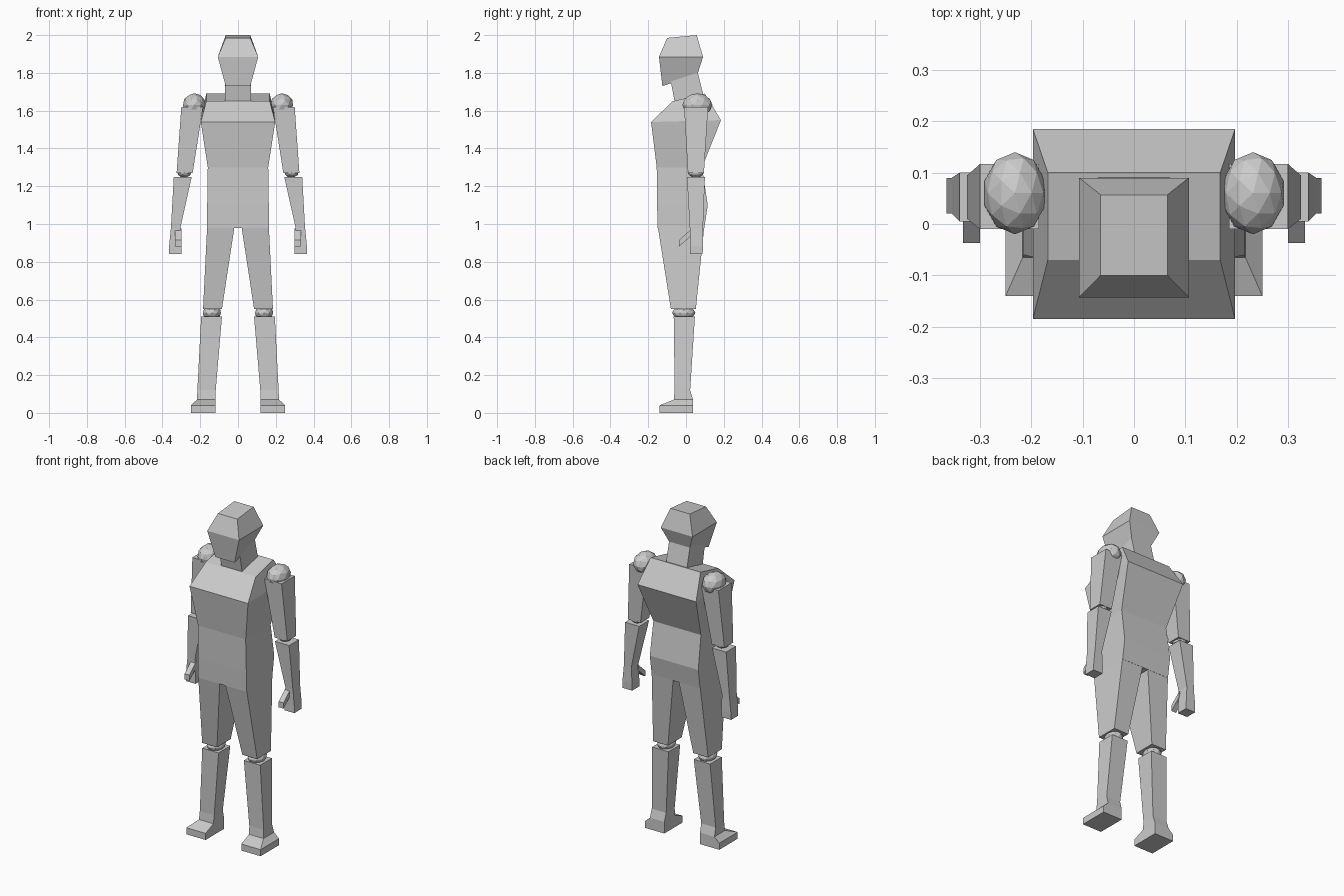
import bpy, bmesh
from mathutils import Matrix, Vector

cube = bpy.data.objects.get("Cube")
if cube:
    bpy.data.objects.remove(cube, do_unlink=True)

grey = bpy.data.materials.new("plain grey")
grey.use_nodes = True
colour = (0.6, 0.6, 0.6, 1)
grey.diffuse_color = colour
grey.node_tree.nodes["Principled BSDF"].inputs["Base Color"].default_value = colour


def finish(name, bm):
    bmesh.ops.recalc_face_normals(bm, faces=bm.faces)
    mesh = bpy.data.meshes.new(name)
    bm.to_mesh(mesh)
    bm.free()
    mesh.materials.append(grey)
    obj = bpy.data.objects.new(name, mesh)
    bpy.context.collection.objects.link(obj)
    return obj


def loft(name, sections, side=1):
    """Four-sided tube through sections (x0, x1, y0, y1, front z, back z)."""
    bm = bmesh.new()
    rings = []
    for x0, x1, y0, y1, zf, zb in sections:
        corners = ((x0, y0, zf), (x1, y0, zf), (x1, y1, zb), (x0, y1, zb))
        rings.append([bm.verts.new((side * x, y, z)) for x, y, z in corners])
    for a, b in zip(rings, rings[1:]):
        for i in range(4):
            j = (i + 1) % 4
            bm.faces.new((a[i], a[j], b[j], b[i]))
    bm.faces.new(rings[0])
    bm.faces.new(rings[-1])
    return finish(name, bm)


def centred(name, sections):
    return loft(name, [(-w, w, *rest) for w, *rest in sections])


def joint(name, centre, radii, side):
    bm = bmesh.new()
    x, y, z = centre
    place = Matrix.Translation((side * x, y, z)) @ Matrix.Diagonal((*radii, 1))
    bmesh.ops.create_icosphere(bm, subdivisions=2, radius=1, matrix=place)
    return finish(name, bm)


# Trunk, neck and head
centred("chest", [
    (0.16, -0.155, 0.085, 1.30, 1.30),
    (0.197, -0.185, 0.185, 1.54, 1.55),
    (0.168, -0.07, 0.10, 1.65, 1.69)])
centred("hips", [
    (0.163, -0.15, 0.097, 0.98, 0.98),
    (0.163, -0.153, 0.115, 1.10, 1.10),
    (0.16, -0.155, 0.085, 1.30, 1.30)])
centred("neck", [
    (0.07, -0.055, 0.095, 1.62, 1.67),
    (0.07, -0.085, 0.06, 1.78, 1.81)])
centred("head", [
    (0.065, -0.125, 0.06, 1.73, 1.79),
    (0.107, -0.143, 0.09, 1.885, 1.885),
    (0.065, -0.10, 0.057, 1.985, 2.0)])

for side, label in ((1, "left"), (-1, "right")):
    # Arm
    joint(label + "_shoulder", (0.232, 0.06, 1.63), (0.062, 0.08, 0.062), side)
    loft(label + "_upper_arm", [
        (0.24, 0.325, 0.01, 0.095, 1.27, 1.27),
        (0.185, 0.30, -0.01, 0.117, 1.62, 1.62)], side)
    joint(label + "_elbow", (0.284, 0.052, 1.275), (0.038, 0.044, 0.03), side)
    loft(label + "_forearm_and_hand", [
        (0.30, 0.365, 0.02, 0.088, 0.84, 0.84),
        (0.30, 0.365, 0.02, 0.09, 0.88, 0.88),
        (0.305, 0.355, 0.02, 0.09, 0.98, 0.98),
        (0.245, 0.34, 0.005, 0.10, 1.25, 1.25)], side)
    loft(label + "_thumb", [
        (0.30, 0.333, -0.037, 0.03, 0.88, 0.94),
        (0.30, 0.333, -0.037, 0.03, 0.915, 0.975)], side)
    # Leg
    loft(label + "_thigh", [
        (0.085, 0.185, -0.08, 0.052, 0.55, 0.55),
        (0.018, 0.163, -0.15, 0.097, 0.99, 0.99)], side)
    joint(label + "_knee", (0.138, -0.012, 0.53), (0.05, 0.062, 0.035), side)
    loft(label + "_shin_and_foot", [
        (0.12, 0.25, -0.14, 0.037, 0, 0),
        (0.12, 0.25, -0.14, 0.037, 0.04, 0.04),
        (0.12, 0.217, -0.065, 0.037, 0.07, 0.07),
        (0.118, 0.215, -0.06, 0.022, 0.12, 0.12),
        (0.085, 0.195, -0.065, 0.047, 0.51, 0.51)], side)
